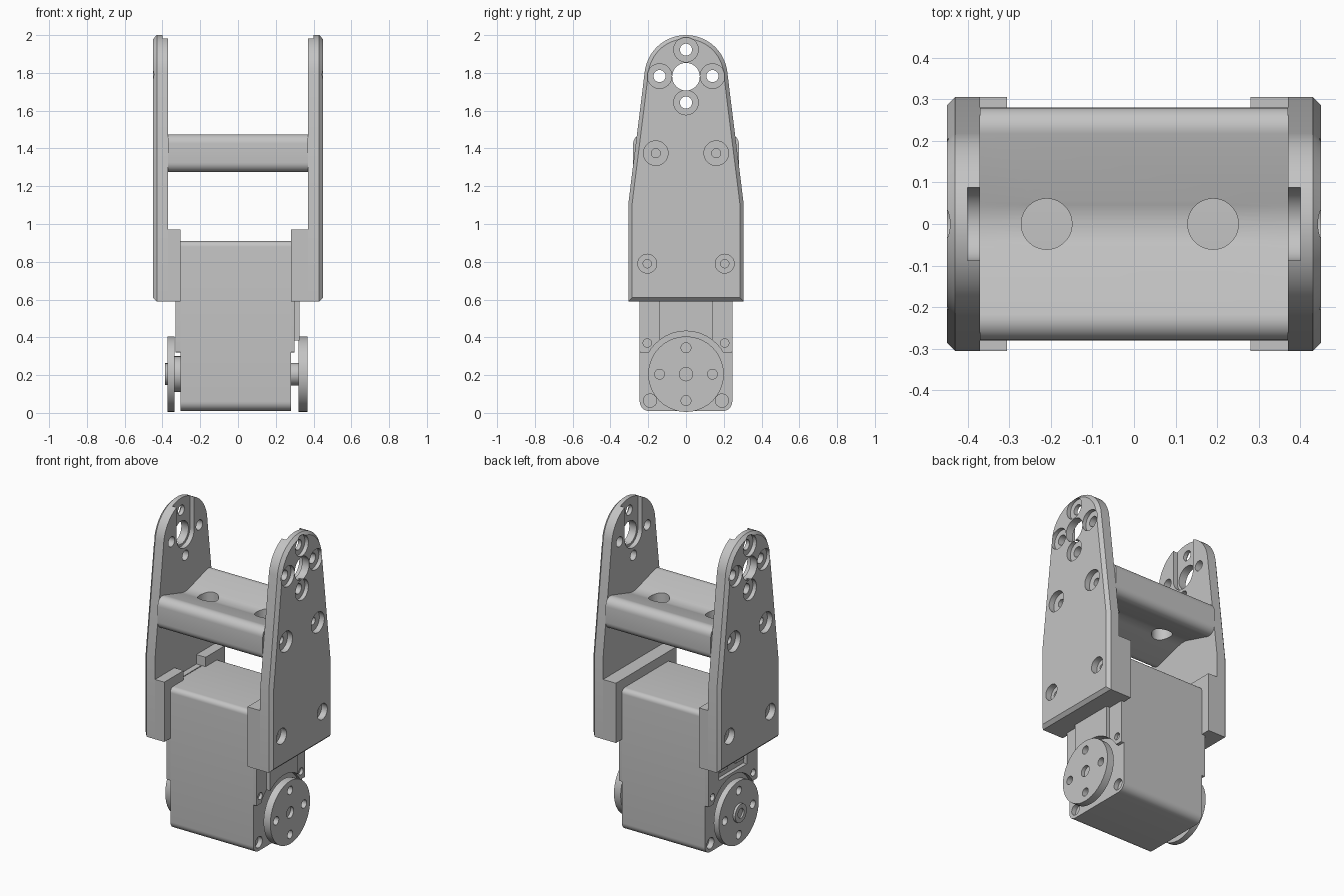
import bpy, bmesh
from math import sin, cos, radians

if "Cube" in bpy.data.objects:
    bpy.data.objects.remove(bpy.data.objects["Cube"], do_unlink=True)

grey = bpy.data.materials.new("light_grey")
grey.use_nodes = True
grey.diffuse_color = (0.55, 0.55, 0.55, 1)
grey.node_tree.nodes["Principled BSDF"].inputs["Base Color"].default_value = (0.55, 0.55, 0.55, 1)


def arc(y, z, r, a0=0, a1=360, n=32):
    """Points on an arc in the side plane."""
    return [(y + r * cos(radians(a0 + (a1 - a0) * i / n)),
             z + r * sin(radians(a0 + (a1 - a0) * i / n))) for i in range(n + 1)]


def disc(y, z, r):
    return arc(y, z, r, n=40)[:-1]


def rect(y0, y1, z0, z1):
    return [(y0, z0), (y1, z0), (y1, z1), (y0, z1)]


def round_rect(y0, y1, z0, z1, low, high):
    """Rectangle with separate radii for bottom and top corners."""
    return (arc(y1 - high, z1 - high, high, 0, 90, 8)
            + arc(y0 + high, z1 - high, high, 90, 180, 8)
            + arc(y0 + low, z0 + low, low, 180, 270, 8)
            + arc(y1 - low, z0 + low, low, 270, 360, 8))


def prism(name, pts, x0, x1, chamfer=0):
    """Extrude a side profile from x0 to x1, with an optional chamfer at x1."""
    bm = bmesh.new()
    face = bm.faces.new([bm.verts.new((x0, y, z)) for y, z in pts])
    geom = bmesh.ops.extrude_face_region(bm, geom=[face])["geom"]
    end = [g for g in geom if isinstance(g, bmesh.types.BMFace)][0]
    step = chamfer if x1 > x0 else -chamfer
    for v in end.verts:
        v.co.x = x1 - step
    bmesh.ops.recalc_face_normals(bm, faces=bm.faces)
    if chamfer:
        bmesh.ops.inset_region(bm, faces=[end], thickness=chamfer, use_even_offset=True)
        for v in end.verts:
            v.co.x = x1
    mesh = bpy.data.meshes.new(name)
    bm.to_mesh(mesh)
    bm.free()
    mesh.materials.append(grey)
    ob = bpy.data.objects.new(name, mesh)
    bpy.context.collection.objects.link(ob)
    return ob


def activate(ob):
    bpy.ops.object.select_all(action="DESELECT")
    ob.select_set(True)
    bpy.context.view_layer.objects.active = ob


def cut(ob, cutter):
    """Subtract the cutter, then discard it."""
    activate(ob)
    mod = ob.modifiers.new("cut", "BOOLEAN")
    mod.operation = "DIFFERENCE"
    mod.solver = "EXACT"
    mod.object = cutter
    bpy.ops.object.modifier_apply(modifier=mod.name)
    bpy.data.objects.remove(cutter, do_unlink=True)


def drill(ob, y, z, r, x0, x1):
    cut(ob, prism("cutter", disc(y, z, r), x0, x1))


# Side plates with counterbored screw holes
HORN = [(0, 0.14), (0, -0.14), (0.14, 0), (-0.14, 0)]
outline = [(-0.305, 0.59), (0.305, 0.59), (0.305, 1.11)] + arc(0, 1.78, 0.22, 8, 172) + [(-0.305, 1.11)]
for side, s in (("left", 1), ("right", -1)):
    plate = prism(side + "_side_plate", outline, s * 0.37, s * 0.45, 0.02)
    slot = [(0.088, 2.1), (-0.088, 2.1)] + arc(0, 1.78, 0.088, 180, 360, 20)
    cut(plate, prism("cutter", slot, s * 0.3, s * 0.4))
    drill(plate, 0, 1.78, 0.073, s * 0.3, s * 0.5)
    for y, z in HORN:
        drill(plate, y, 1.783 + z, 0.065, s * 0.425, s * 0.5)
        drill(plate, y, 1.783 + z, 0.032, s * 0.3, s * 0.5)
    for y in (-1, 1):
        drill(plate, y * 0.16, 1.375, 0.065, s * 0.415, s * 0.5)
        drill(plate, y * 0.16, 1.375, 0.024, s * 0.38, s * 0.5)
        drill(plate, y * 0.205, 0.79, 0.05, s * 0.41, s * 0.5)
        drill(plate, y * 0.205, 0.79, 0.022, s * 0.38, s * 0.5)

# Clamp blocks at the foot of each plate
prism("left_clamp_block", rect(-0.305, 0.305, 0.59, 0.97), 0.28, 0.37)
prism("right_clamp_web", rect(-0.12, 0.12, 0.59, 0.91), -0.335, -0.37)
for name, y0, y1 in (("front", -0.305, -0.11), ("back", 0.11, 0.305)):
    prism("right_clamp_block_" + name, rect(y0, y1, 0.59, 0.97), -0.305, -0.37)

# Cross bar: waisted section with rounded ends and two holes
r = 0.05
bar_pts = (arc(0.28 - r, 1.475 - r, r, 0, 105, 8) + arc(0, 1.57, 0.155, 290, 250, 10)
           + arc(r - 0.28, 1.475 - r, r, 75, 180, 8) + arc(r - 0.28, 1.275 + r, r, 180, 285, 8)
           + arc(0, 1.18, 0.155, 110, 70, 10) + arc(0.28 - r, 1.275 + r, r, 255, 360, 8))
bar = prism("cross_bar", bar_pts, -0.37, 0.37)
for x in (-0.21, 0.19):
    bpy.ops.mesh.primitive_cylinder_add(vertices=40, radius=0.061, depth=0.6, location=(x, 0, 1.375))
    cut(bar, bpy.context.object)

# Motor body and its two side covers
body = prism("motor_body", round_rect(-0.245, 0.245, 0.01, 0.91, 0.05, 0.03), -0.305, 0.28)
for y in (-1, 1):
    for x0, x1 in ((0.25, 0.4), (-0.27, -0.4)):
        drill(body, y * 0.19, 0.065, 0.035, x0, x1)
for side, x0, x1 in (("left", 0.28, 0.30), ("right", -0.305, -0.33)):
    cover = prism(side + "_motor_cover", round_rect(-0.245, 0.245, 0.32, 0.91, 0.005, 0.03), x0, x1)
    drill(cover, 0, 0.205, 0.228, x0 * 0.8, x1 * 1.2)
    for y in (-1, 1):
        drill(cover, y * 0.205, 0.37, 0.022, x0 * 0.8, x1 * 1.2)
    if side == "right":
        cut(cover, prism("cutter", rect(-0.14, 0.14, 0.45, 0.6), x0 * 0.8, x1 * 1.2))
        for y in (-0.08, 0.08):
            prism("connector", rect(y - 0.04, y + 0.04, 0.49, 0.56), x0, x0 - 0.02)
    else:
        panel = prism("cover_panel", rect(-0.14, 0.14, 0.38, 0.6), x1, 0.325)
        drill(panel, 0, 0.205, 0.228, 0.2, 0.4)

# Output discs with bolt holes, on bosses
left_disc = prism("left_output_disc", disc(0, 0.205, 0.2), 0.32, 0.367)
right_disc = prism("right_output_disc", disc(0, 0.205, 0.2), -0.335, -0.372)
prism("left_boss", disc(0, 0.205, 0.06), 0.28, 0.32)
prism("right_boss", disc(0, 0.205, 0.095), -0.305, -0.335)
hub = prism("right_hub", disc(0, 0.205, 0.058), -0.372, -0.387)
drill(hub, 0, 0.205, 0.03, -0.376, -0.4)
drill(left_disc, 0, 0.205, 0.035, 0.345, 0.4)
for y, z in HORN:
    drill(left_disc, y, 0.205 + z, 0.026, 0.3, 0.4)
    drill(right_disc, y, 0.205 + z, 0.026, -0.3, -0.4)

# Smooth curved walls, keep hard edges
for ob in bpy.context.scene.objects:
    if ob.type == "MESH" and ob.data.materials and ob.data.materials[0] == grey:
        activate(ob)
        bpy.ops.object.shade_smooth_by_angle(angle=radians(25))
